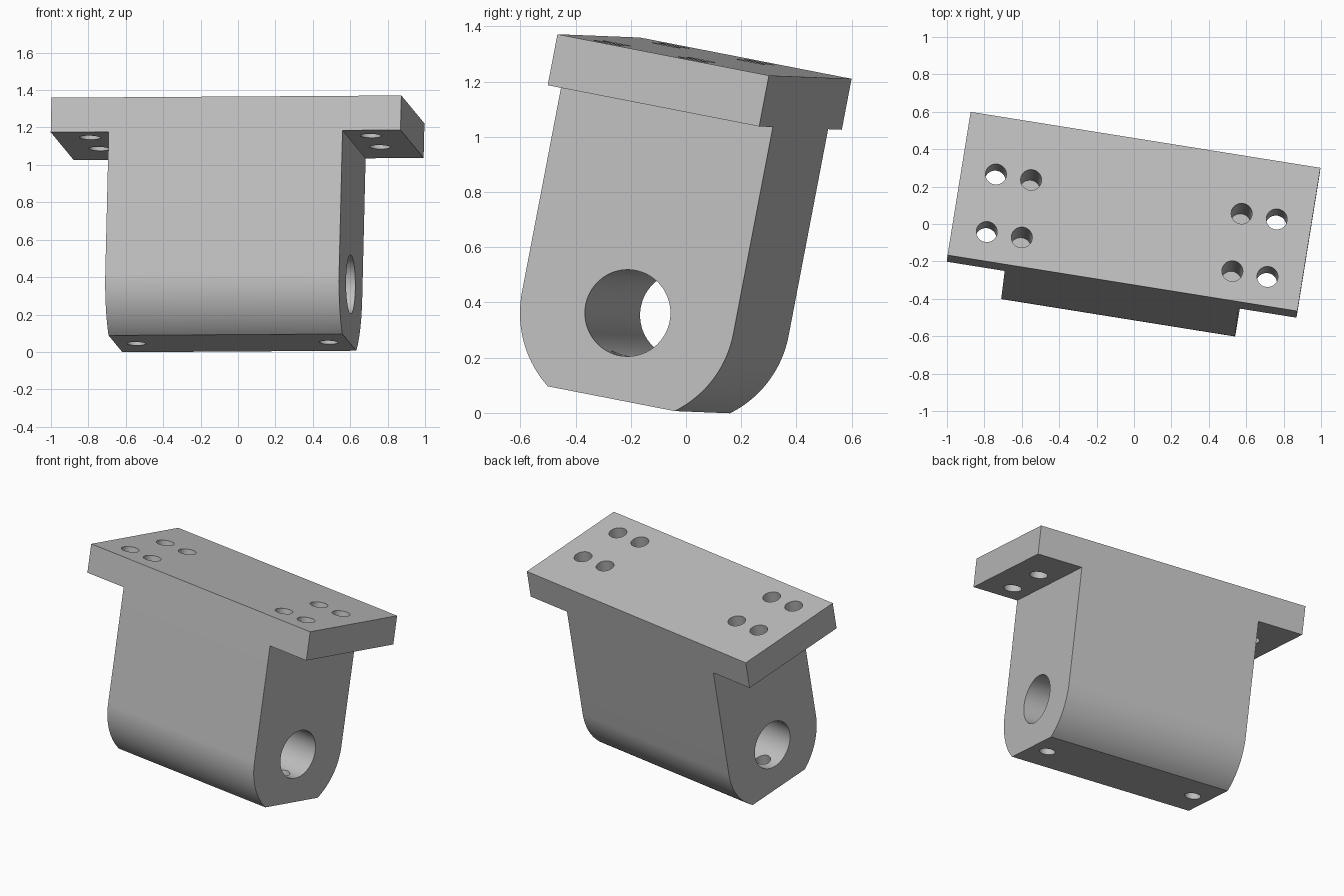
import bpy
import math
from mathutils import Matrix, Vector

cube = bpy.data.objects.get("Cube")
if cube:
    bpy.data.objects.remove(cube, do_unlink=True)

# Dimensions in the bracket's own axes (top face at z = 0)
HALF_LENGTH, HALF_WIDTH, THICK = 0.947, 0.395, 0.188
BODY_HALF = 0.633
BORE_Z, BORE_R = -0.95, 0.157
BOTTOM_Z = BORE_Z - 0.8 * HALF_WIDTH

grey = bpy.data.materials.new("plain grey")
grey.use_nodes = True
colour = (0.52, 0.52, 0.52, 1)
grey.diffuse_color = colour
grey.node_tree.nodes["Principled BSDF"].inputs["Base Color"].default_value = colour


def prism(name, profile, half, along):
    """Extrude a (side, height) profile symmetrically along the x or y axis."""
    def place(p, d):
        return (d, p[0], p[1]) if along == "x" else (p[0], d, p[1])
    n = len(profile)
    verts = [place(p, d) for d in (-half, half) for p in profile]
    faces = [list(range(n)), list(range(2 * n - 1, n - 1, -1))]
    faces += [[(i + 1) % n, i, n + i, n + (i + 1) % n] for i in range(n)]
    if along == "y":
        faces = [f[::-1] for f in faces]
    mesh = bpy.data.meshes.new(name)
    mesh.from_pydata(verts, [], faces)
    # Keep the normals pointing outwards
    import bmesh
    bm = bmesh.new()
    bm.from_mesh(mesh)
    bmesh.ops.recalc_face_normals(bm, faces=bm.faces)
    bm.to_mesh(mesh)
    bm.free()
    obj = bpy.data.objects.new(name, mesh)
    bpy.context.collection.objects.link(obj)
    return obj


def combine(target, tool, operation):
    """Apply a boolean and discard the tool."""
    mod = target.modifiers.new("cut", "BOOLEAN")
    mod.operation, mod.object, mod.solver = operation, tool, "EXACT"
    bpy.ops.object.select_all(action="DESELECT")
    bpy.context.view_layer.objects.active = target
    target.select_set(True)
    bpy.ops.object.modifier_apply(modifier=mod.name)
    bpy.data.objects.remove(tool, do_unlink=True)


def drill(target, x, y, low, high, radius):
    """Cut a vertical round hole between two heights."""
    bpy.ops.mesh.primitive_cylinder_add(
        vertices=40, radius=radius, depth=high - low, location=(x, y, (low + high) / 2))
    combine(target, bpy.context.object, "DIFFERENCE")


# T-shaped front outline: mounting flange over the body
right = [(BODY_HALF, BOTTOM_Z), (BODY_HALF, -THICK), (HALF_LENGTH, -THICK), (HALF_LENGTH, 0)]
bracket = prism("bracket", right + [(-x, z) for x, z in reversed(right)], 0.6, "y")

# Side outline: straight sides, rounded lower corners, flat foot
sweep = math.asin(0.8)
steps = 24
arc = [(HALF_WIDTH * math.cos(sweep * i / steps),
        BORE_Z - HALF_WIDTH * math.sin(sweep * i / steps)) for i in range(steps + 1)]
side = [(HALF_WIDTH, 0.1)] + arc
# Let the T outline overshoot the foot so the side outline trims it
for v in bracket.data.vertices:
    if v.co.z < BOTTOM_Z + 0.01:
        v.co.z -= 0.1
side_form = prism("side_form", side + [(-y, z) for y, z in reversed(side)], 1.2, "x")
combine(bracket, side_form, "INTERSECT")

# Main bore through the body
bpy.ops.mesh.primitive_cylinder_add(vertices=80, radius=BORE_R, depth=2,
                                    location=(0, 0, BORE_Z), rotation=(0, math.pi / 2, 0))
combine(bracket, bpy.context.object, "DIFFERENCE")

for s in (-1, 1):
    # Flange holes: outer pair goes through, inner pair is blind
    for y in (0.081, -0.236):
        drill(bracket, s * 0.76, y, -0.4, 0.1, 0.056)
        drill(bracket, s * 0.57, y, -0.3, 0.1, 0.056)
    # Foot holes up into the bore
    drill(bracket, s * 0.521, 0, BOTTOM_Z - 0.1, BORE_Z, 0.05)

# Tilt the finished part into its pose
u = Vector((0.9874, -0.158, 0.0063)).normalized()
v = Vector((0.164, 0.968, -0.189))
v = (v - u * v.dot(u)).normalized()
pose = Matrix((u, v, u.cross(v))).transposed().to_4x4()
bracket.data.transform(Matrix.Translation((0, 0.067, 1.2905)) @ pose)

bracket.data.materials.clear()
bracket.data.materials.append(grey)
bpy.ops.object.select_all(action="DESELECT")
bpy.context.view_layer.objects.active = bracket
bracket.select_set(True)
bpy.ops.object.shade_smooth_by_angle(angle=math.radians(30))
